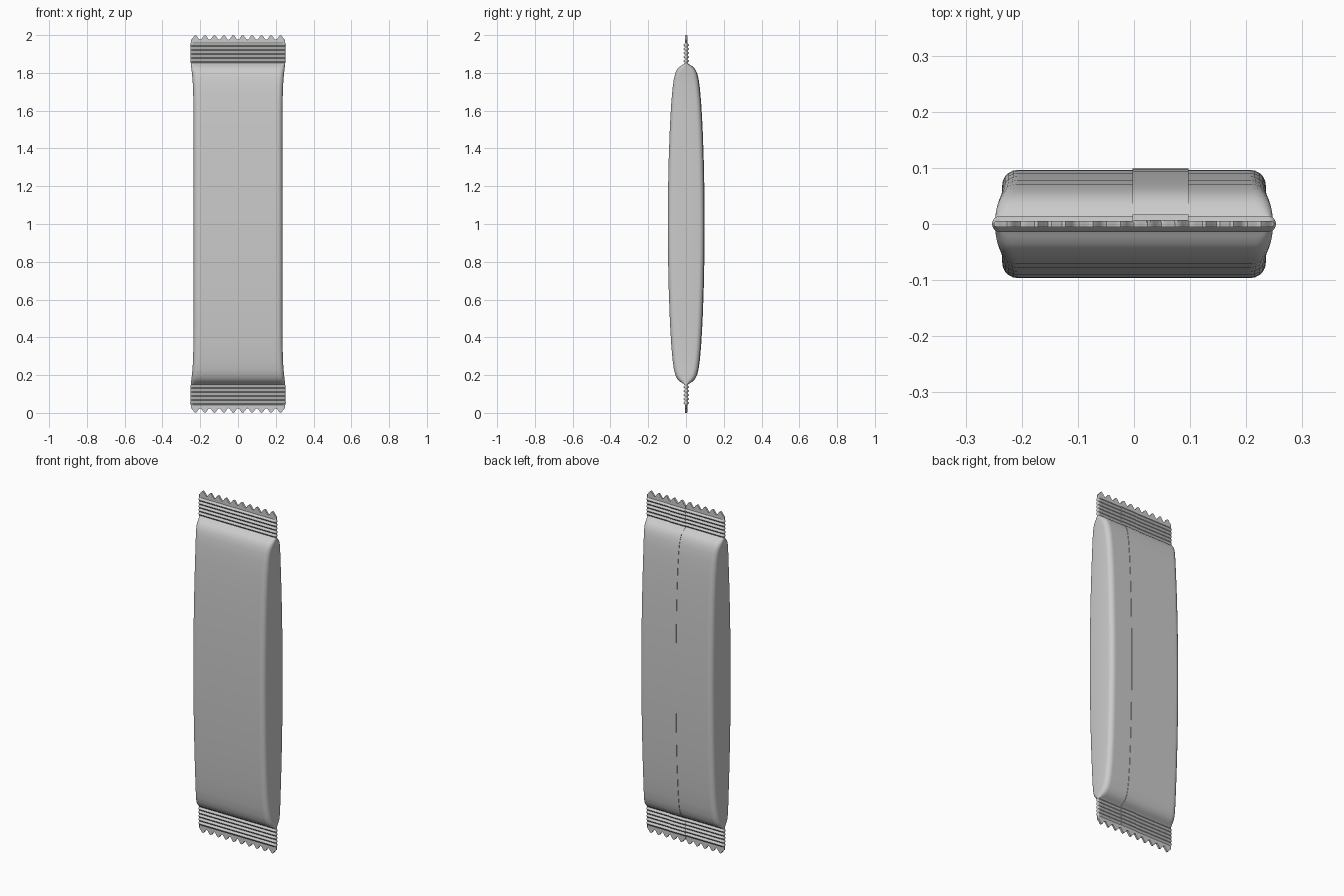
import bpy, bmesh, math

if "Cube" in bpy.data.objects:
    bpy.data.objects.remove(bpy.data.objects["Cube"])

COLS = 80        # columns across the front and back panels
TEETH = 10       # zigzag teeth on each sealed end

# Lower half of the wrapper: (z, half width, half depth)
half = [(0.0, 0.25, 0.005), (0.032, 0.25, 0.005), (0.042, 0.25, 0.005)]
for i in range(5):                       # crimp ridges
    z = 0.053 + i * 0.021
    half += [(z - 0.004, 0.252, 0.011), (z, 0.253, 0.014),
             (z + 0.004, 0.252, 0.011), (z + 0.0105, 0.25, 0.005)]
half += [(0.152, 0.25, 0.01), (0.158, 0.249, 0.02), (0.167, 0.248, 0.034),
         (0.18, 0.2465, 0.046), (0.20, 0.244, 0.056), (0.23, 0.241, 0.064),
         (0.28, 0.238, 0.071), (0.36, 0.236, 0.078), (0.48, 0.235, 0.085),
         (0.64, 0.235, 0.091), (0.82, 0.235, 0.095), (1.0, 0.235, 0.0965)]
rows = half + [(2 - z, w, d) for z, w, d in reversed(half[:-1])]


def tooth_z(z, x):
    """Move the outermost rows into a wavy zigzag edge."""
    bite = 0.0125 * (1 + math.cos(2 * math.pi * TEETH * (x + 0.25) / 0.5))
    if z < 0.001:
        return z + bite
    if z > 1.999:
        return z - bite
    return z


def half_section(w, d):
    """Front side of a rounded box section, left to right, y positive."""
    r = min(d, 0.028)
    arc = [(w - r + r * math.cos(a), d - r + r * math.sin(a))
           for a in [math.radians(k * 18) for k in range(6)]]
    flat = [((w - r) * (2 * i / COLS - 1), d) for i in range(1, COLS)]
    return [(-x, y) for x, y in arc] + flat + arc[::-1]


def loft(name, rings):
    """Skin closed rings; each ring is a front row plus its reversed back row."""
    bm = bmesh.new()
    vs = [[bm.verts.new(p) for p in ring] for ring in rings]
    n = len(vs[0])
    for a, b in zip(vs, vs[1:]):
        for i in range(n):
            j = (i + 1) % n
            bm.faces.new((a[i], a[j], b[j], b[i]))
    for ring in (vs[0], vs[-1]):
        for i in range(n // 2 - 1):
            bm.faces.new((ring[i], ring[i + 1], ring[n - 2 - i], ring[n - 1 - i]))
    bmesh.ops.remove_doubles(bm, verts=bm.verts, dist=1e-6)
    bmesh.ops.recalc_face_normals(bm, faces=bm.faces)
    me = bpy.data.meshes.new(name)
    bm.to_mesh(me)
    bm.free()
    ob = bpy.data.objects.new(name, me)
    bpy.context.collection.objects.link(ob)
    bpy.ops.object.select_all(action='DESELECT')
    ob.select_set(True)
    bpy.context.view_layer.objects.active = ob
    bpy.ops.object.shade_smooth_by_angle(angle=math.radians(40))
    return ob


# Wrapper: filled body with crimped, zigzag-cut ends
body = []
for z, w, d in rows:
    s = half_section(w, d)
    pts = [(x, -y) for x, y in s] + [(x, y) for x, y in reversed(s)]
    body.append([(x, y, tooth_z(z, x)) for x, y in pts])
loft("wrapper", body)

# Back seam flap: thin overlapping strip running the full length
flap = []
xs = [0.1 * i / 16 - 0.003 for i in range(17)]
for z, w, d in rows:
    pts = [(x, d - 0.002) for x in xs] + [(x, d + 0.0025) for x in reversed(xs)]
    flap.append([(x, y, tooth_z(z, x)) for x, y in pts])
loft("back_seam_flap", flap)
